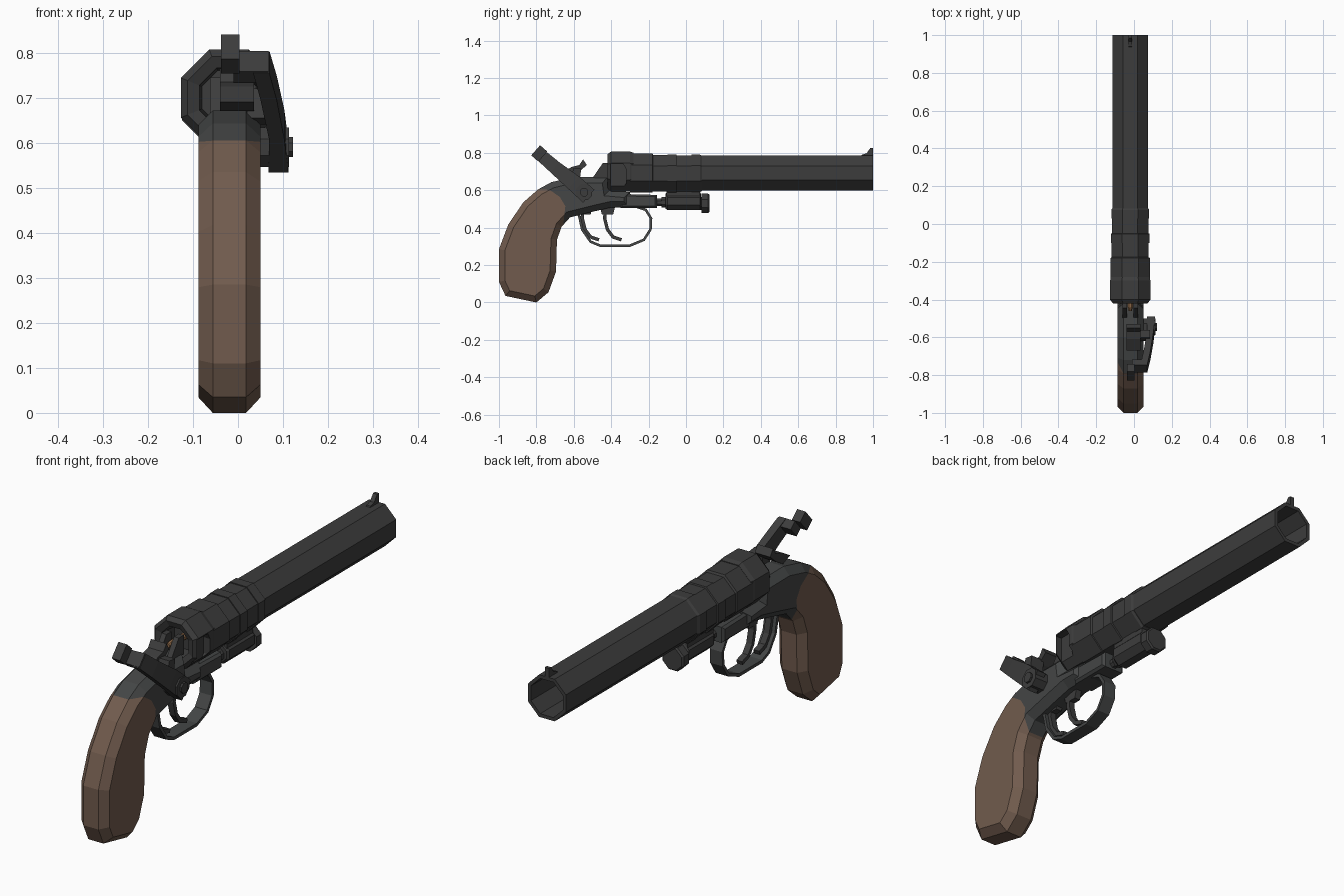
import bpy, bmesh, math
from mathutils import Vector

if "Cube" in bpy.data.objects:
    bpy.data.objects.remove(bpy.data.objects["Cube"])

CX = -0.02  # centre plane of the pistol


def material(name, rgb):
    m = bpy.data.materials.new(name)
    m.diffuse_color = (*rgb, 1)
    m.use_nodes = True
    m.node_tree.nodes["Principled BSDF"].inputs["Base Color"].default_value = m.diffuse_color
    return m


STEEL = material("dark_steel", (0.046, 0.046, 0.046))
FRAME = material("frame_steel", (0.058, 0.061, 0.061))
WOOD = material("walnut_wood", (0.165, 0.105, 0.075))
BRASS = material("brass", (0.25, 0.13, 0.06))


def finish(bm, name, *mats):
    bmesh.ops.recalc_face_normals(bm, faces=bm.faces)
    me = bpy.data.meshes.new(name)
    bm.to_mesh(me)
    bm.free()
    for m in mats:
        me.materials.append(m)
    ob = bpy.data.objects.new(name, me)
    bpy.context.collection.objects.link(ob)
    return ob


def slab(pts, x0, x1, bevel=0):
    """Side profile (y, z) extruded across x, with chamfered sides."""
    bm = bmesh.new()
    a = [bm.verts.new((x0, y, z)) for y, z in pts]
    b = [bm.verts.new((x1, y, z)) for y, z in pts]
    caps = [bm.faces.new(a), bm.faces.new(b[::-1])]
    n = len(pts)
    for i in range(n):
        j = (i + 1) % n
        bm.faces.new((a[i], b[i], b[j], a[j]))
    bmesh.ops.recalc_face_normals(bm, faces=bm.faces)
    if bevel:
        edges = list({e for f in caps for e in f.edges})
        bmesh.ops.bevel(bm, geom=edges, offset=bevel, segments=1,
                        affect='EDGES', clamp_overlap=False)
    return bm


def turned(name, profile, zc, mat, xc=CX, n=8):
    """Flat-topped n-sided turning along y from (y, apothem) pairs."""
    bm = bmesh.new()
    rings = []
    for y, r in profile:
        r /= math.cos(math.pi / n)
        rings.append([bm.verts.new((xc + r * math.cos((i + .5) * 2 * math.pi / n), y,
                                    zc + r * math.sin((i + .5) * 2 * math.pi / n)))
                      for i in range(n)])
    for p, q in zip(rings, rings[1:]):
        for i in range(n):
            j = (i + 1) % n
            bm.faces.new((p[i], p[j], q[j], q[i]))
    bm.faces.new(rings[0])
    bm.faces.new(rings[-1][::-1])
    return finish(bm, name, mat)


def ribbon(name, path, thick, x0, x1, mat):
    """Strip of constant thickness along a (y, z) path."""
    p = [Vector(q) for q in path]
    left, right = [], []
    for i, q in enumerate(p):
        d = (p[min(i + 1, len(p) - 1)] - p[max(i - 1, 0)]).normalized()
        nrm = Vector((-d.y, d.x)) * thick / 2
        left.append(q + nrm)
        right.append(q - nrm)
    return finish(slab(left + right[::-1], x0, x1), name, mat)


def pivot(name, x0, x1, r, y, z, n=8):
    pts = [(y + r * math.cos((i + .5) * 2 * math.pi / n),
            z + r * math.sin((i + .5) * 2 * math.pi / n)) for i in range(n)]
    return finish(slab(pts, x0, x1), name, STEEL)


# Grip and frame share one chamfered body; the rounded joint is cut in and coloured
body = slab([(-1, .11), (-.965, .035), (-.8, 0), (-.735, .055), (-.695, .165),
             (-.69, .335), (-.665, .405), (-.62, .455), (-.5, .485), (-.4, .508),
             (-.3, .508), (-.3, .59), (-.41, .6), (-.42, .67), (-.6, .672),
             (-.72, .643), (-.79, .605), (-.87, .535), (-.95, .417), (-1, .285)],
            -.088, .05, .032)
joint = [(-.8, .605), (-.73, .602), (-.675, .565), (-.645, .515), (-.65, .47), (-.68, .40)]
cuts = []
for (y0, z0), (y1, z1) in zip(joint, joint[1:]):
    co, no = Vector((0, y0, z0)), Vector((0, z0 - z1, y1 - y0)).normalized()
    cuts.append((co, no))
    bmesh.ops.bisect_plane(body, geom=body.verts[:] + body.edges[:] + body.faces[:],
                           plane_co=co, plane_no=no, dist=1e-5)
for f in body.faces:
    c = f.calc_center_median()
    f.material_index = 0 if all((c - co).dot(no) < 1e-4 for co, no in cuts[:-1]) or c.z < .4 else 1
finish(body, "grip_and_frame", WOOD, FRAME)
finish(slab([(-.35, .506), (-.155, .506), (-.155, .575), (-.35, .58)], -.075, .035, .01),
       "frame_bar", FRAME)

# Octagonal barrel with open bore, and its bands
turned("barrel", [(-.3, .093), (1, .093), (1, .078), (-.25, .078)], .692, STEEL)
turned("barrel_band", [(-.18, .09), (-.18, .098), (-.1, .098), (-.1, .102), (-.052, .102),
                       (-.05, .096), (.03, .096), (.03, .1), (.075, .1), (.085, .094)],
       .69, STEEL)
turned("breech_ring", [(-.3, .09), (-.3, .104), (-.18, .104), (-.175, .095)], .693, STEEL)

# Hollow-backed breech with a notch in its right side
breech = turned("breech", [(-.33, .06), (-.41, .066), (-.42, .092), (-.4, .107), (-.3, .107),
                           (-.28, .1)], .70, STEEL)
cutter = finish(slab([(-.405, .615), (-.335, .615), (-.318, .64), (-.318, .71),
                      (-.335, .74), (-.405, .74)], .055, .13), "notch_cutter", STEEL)
cutter.hide_render = True
cutter.hide_viewport = True
mod = breech.modifiers.new("notch", 'BOOLEAN')
mod.object = cutter
mod.operation = 'DIFFERENCE'

# Sights, wedge behind the breech, brass pin
finish(slab([(.935, .78), (.94, .79), (.965, .797), (.985, .825), (1, .825), (1, .78)],
            CX - .01, CX + .01), "front_sight", STEEL)
for s in (-1, 1):
    finish(slab([(-.5, .665), (-.445, .745), (-.41, .745), (-.41, .66)],
                CX + s * .03 - .012, CX + s * .03 + .012), "breech_wedge", STEEL)
turned("firing_pin", [(-.46, .008), (-.44, .014), (-.32, .014)], .705, BRASS)

# Latch below the barrel: rod, housing, knob
turned("latch_rod", [(-.16, .02), (-.13, .02), (-.13, .028), (-.1, .028)], .535, STEEL)
turned("latch_housing", [(-.11, .04), (-.1, .048), (.075, .048), (.08, .04)], .542, STEEL)
turned("latch_knob", [(.07, .035), (.082, .035), (.082, .052), (.118, .052), (.125, .046)],
       .53, STEEL)
finish(slab([(-.105, .56), (.075, .56), (.075, .62), (-.105, .62)], CX - .04, CX + .04),
       "latch_lug", STEEL)

# Trigger guard and two triggers
ribbon("trigger_guard", [(-.58, .48), (-.57, .46), (-.555, .39), (-.51, .325), (-.46, .304),
                         (-.3, .304), (-.225, .335), (-.19, .39), (-.187, .45), (-.215, .495),
                         (-.26, .51)], .014, CX - .03, CX + .03, FRAME)
for y in (-.53, -.41):
    path = [(y - .02, .5), (y - .025, .45), (y - .01, .39), (y + .02, .35), (y + .065, .335)]
    ribbon("trigger", path, .018, CX - .014, CX + .014, STEEL)
    finish(slab([(y - .04, .47), (y + .02, .47), (y + .03, .51), (y - .05, .51)],
                CX - .014, CX + .014), "trigger_root", STEEL)

# Side hammer: lofted arm bending inward, pivot, head and nose
bm = bmesh.new()
prev = None
for x, y, z, t, w in [(.09, -.52, .568, .022, .046), (.086, -.60, .64, .017, .044),
                      (.068, -.70, .722, .018, .036), (.052, -.765, .778, .018, .033)]:
    ring = [bm.verts.new((x + a * t, y + b * w * .66, z + b * w * .75))
            for a, b in ((-1, -1), (1, -1), (1, 1), (-1, 1))]
    if prev:
        for i in range(4):
            j = (i + 1) % 4
            bm.faces.new((prev[i], prev[j], ring[j], ring[i]))
    else:
        bm.faces.new(ring)
    prev = ring
bm.faces.new(prev)
finish(bm, "hammer_arm", STEEL)


def tilted(y, z, along, across):
    return [(y - a * along * .75 + b * across * .66, z + a * along * .66 + b * across * .75)
            for a, b in ((-1, -1), (1, -1), (1, 1), (-1, 1))]


finish(slab(tilted(-.752, .768, .02, .03), -.01, .068), "hammer_bridge", STEEL)
finish(slab(tilted(-.785, .797, .025, .036), -.038, .003), "hammer_spur", STEEL)
pivot("hammer_pivot", .04, .113, .047, -.545, .59)
pivot("hammer_screw", .11, .122, .024, -.545, .59)
finish(slab([(-.67, .69), (-.61, .725), (-.57, .735), (-.55, .765), (-.53, .735),
             (-.57, .70), (-.62, .67)], -.04, .035), "hammer_nose", STEEL)
finish(slab([(-.62, .655), (-.6, .72), (-.56, .715), (-.57, .64)], .02, .085),
       "hammer_nose_link", STEEL)
